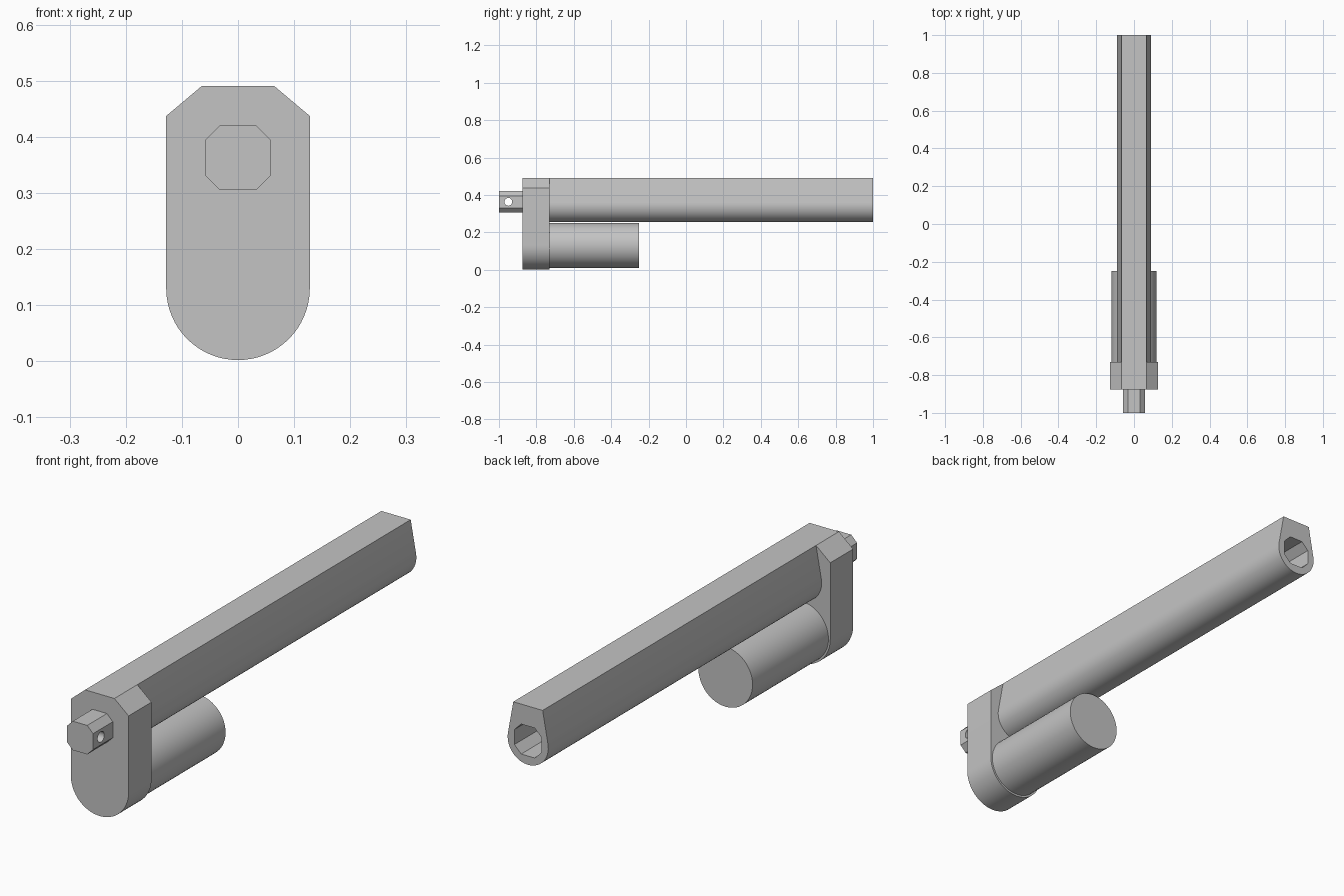
import bpy, bmesh, math

cube = bpy.data.objects.get("Cube")
if cube:
    bpy.data.objects.remove(cube, do_unlink=True)

grey = bpy.data.materials.new("plain grey")
grey.use_nodes = True
COLOUR = (0.55, 0.55, 0.55, 1)
grey.diffuse_color = COLOUR
grey.node_tree.nodes["Principled BSDF"].inputs["Base Color"].default_value = COLOUR


def arc(cz, radius, start, end, steps):
    """Points (x, z) on an arc, angles in degrees."""
    angles = [math.radians(start + (end - start) * i / steps) for i in range(steps + 1)]
    return [(radius * math.cos(a), cz + radius * math.sin(a)) for a in angles]


def octagon(cz, half, flat):
    """Square with cut corners, centred at height cz."""
    quarter = [(half, flat), (flat, half)]
    points = []
    for _ in range(4):
        points += quarter
        quarter = [(-z, x) for x, z in quarter]
    return [(x, cz + z) for x, z in points]


def extrude(name, profile, y0, y1):
    """Solid with an x-z profile running from y0 to y1."""
    bm = bmesh.new()
    face = bm.faces.new([bm.verts.new((x, y0, z)) for x, z in profile])
    side = bmesh.ops.extrude_face_region(bm, geom=[face])
    verts = [g for g in side["geom"] if isinstance(g, bmesh.types.BMVert)]
    bmesh.ops.translate(bm, verts=verts, vec=(0, y1 - y0, 0))
    bmesh.ops.recalc_face_normals(bm, faces=bm.faces)
    mesh = bpy.data.meshes.new(name)
    bm.to_mesh(mesh)
    bm.free()
    mesh.materials.append(grey)
    obj = bpy.data.objects.new(name, mesh)
    bpy.context.collection.objects.link(obj)
    return obj


def activate(obj):
    bpy.ops.object.select_all(action="DESELECT")
    obj.select_set(True)
    bpy.context.view_layer.objects.active = obj


def cut(obj, cutter):
    mod = obj.modifiers.new("cut", "BOOLEAN")
    mod.operation = "DIFFERENCE"
    mod.solver = "EXACT"
    mod.object = cutter
    activate(obj)
    bpy.ops.object.modifier_apply(modifier=mod.name)
    bpy.data.objects.remove(cutter, do_unlink=True)


ROD_Z = 0.363
MOTOR_Z = 0.13

# Gear housing: rounded bottom, chamfered top
housing = extrude("gear_housing",
                  [(0.065, 0.49), (-0.065, 0.49), (-0.128, 0.437)]
                  + arc(MOTOR_Z, 0.128, 180, 360, 32) + [(0.128, 0.437)],
                  -0.875, -0.73)

# Long outer tube: flat top, sloped sides, round underside
tube = extrude("outer_tube",
               [(0.065, 0.49), (-0.065, 0.49)] + arc(0.345, 0.09, 170, 370, 32),
               -0.74, 1)
cut(tube, extrude("tube_bore", octagon(0.35, 0.06, 0.03), -0.7, 1.1))

# Motor can
motor = extrude("motor", arc(MOTOR_Z, 0.12, 0, 360, 48)[:-1], -0.74, -0.25)

# Rod end with a cross pin hole
rod = extrude("rod_end", octagon(ROD_Z, 0.058, 0.032), -1, -0.86)
pin_hole = extrude("pin_hole", arc(0, 0.021, 0, 360, 24)[:-1], -0.2, 0.2)
pin_hole.rotation_euler.z = math.pi / 2
pin_hole.location = (0, -0.95, ROD_Z)
bpy.context.view_layer.update()
cut(rod, pin_hole)

for part in (housing, tube, motor, rod):
    activate(part)
    bpy.ops.object.shade_smooth_by_angle(angle=math.radians(30))
